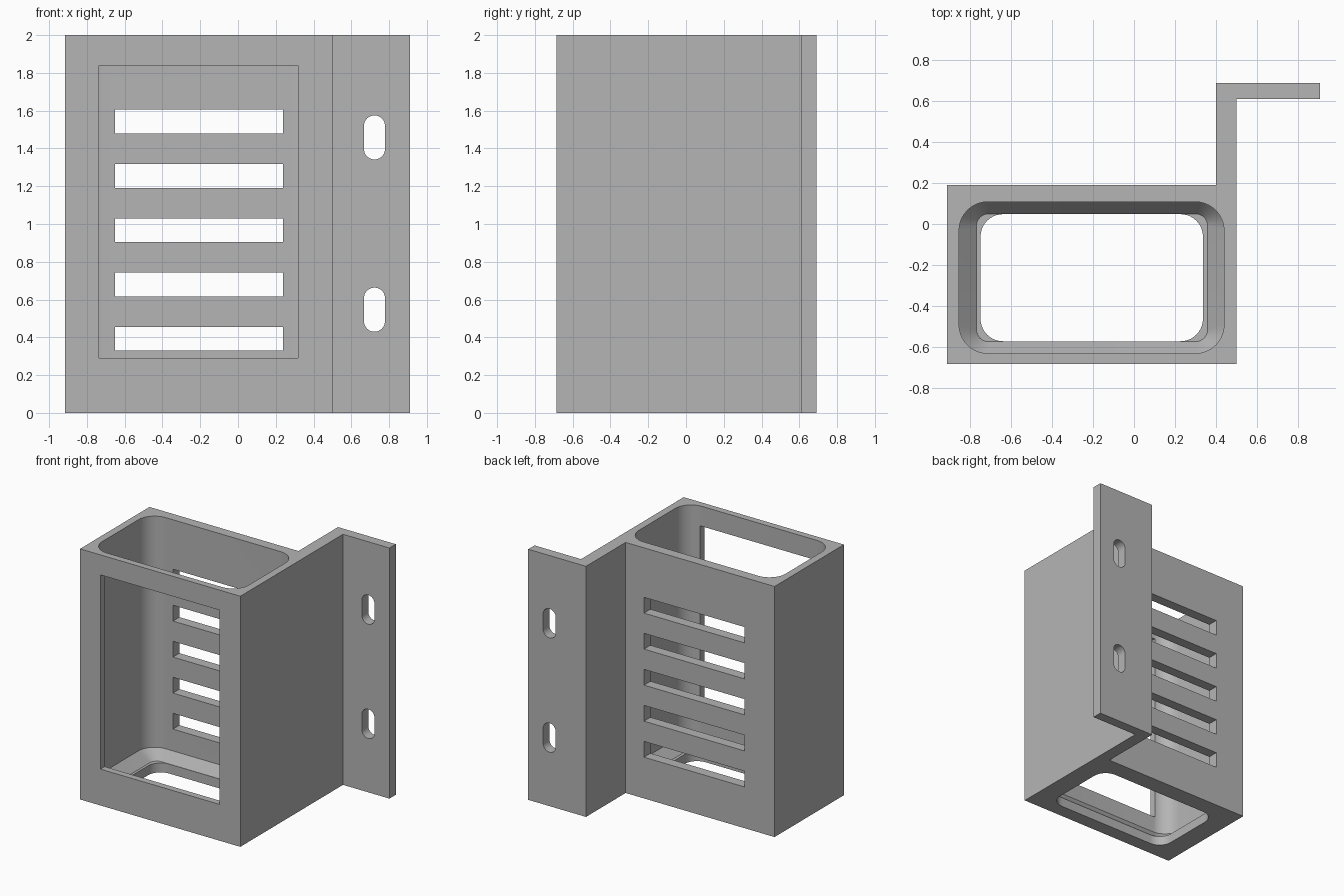
import bpy, bmesh, math

old = bpy.data.objects.get("Cube")
if old:
    bpy.data.objects.remove(old, do_unlink=True)

grey = bpy.data.materials.new("mid grey")
grey.use_nodes = True
grey.diffuse_color = (0.46, 0.46, 0.46, 1)
grey.node_tree.nodes["Principled BSDF"].inputs["Base Color"].default_value = grey.diffuse_color


def loft(name, rings):
    """Solid through a stack of closed rings of equal length."""
    bm = bmesh.new()
    loops = [[bm.verts.new(p) for p in ring] for ring in rings]
    n = len(loops[0])
    for low, high in zip(loops, loops[1:]):
        for i in range(n):
            j = (i + 1) % n
            bm.faces.new((low[i], low[j], high[j], high[i]))
    bm.faces.new(loops[0][::-1])
    bm.faces.new(loops[-1])
    bmesh.ops.recalc_face_normals(bm, faces=bm.faces)
    mesh = bpy.data.meshes.new(name)
    bm.to_mesh(mesh)
    bm.free()
    mesh.materials.append(grey)
    ob = bpy.data.objects.new(name, mesh)
    bpy.context.collection.objects.link(ob)
    return ob


def rounded(a0, a1, b0, b1, r, steps=10):
    """Rounded rectangle as 2D points."""
    corners = ((a1 - r, b1 - r), (a0 + r, b1 - r), (a0 + r, b0 + r), (a1 - r, b0 + r))
    pts = []
    for q, (ca, cb) in enumerate(corners):
        for s in range(steps + 1):
            t = math.pi / 2 * (q + s / steps)
            pts.append((ca + r * math.cos(t), cb + r * math.sin(t)))
    return pts


def front_cutter(name, outline, y0, y1):
    return loft(name, [[(x, y, z) for x, z in outline] for y in (y0, y1)])


def rect(x0, x1, z0, z1):
    return [(x0, z0), (x1, z0), (x1, z1), (x0, z1)]


# Box with stepped mounting flange, one extruded outline
outline = [(-0.915, -0.685), (0.5, -0.685), (0.5, 0.61), (0.91, 0.61),
           (0.91, 0.69), (0.4, 0.69), (0.4, 0.19), (-0.915, 0.19)]
holder = loft("holder_with_flange", [[(x, y, z) for x, y in outline] for z in (0, 2)])

# Cavity with a sloped lip around the bottom opening
hole = rounded(-0.75, 0.337, -0.573, 0.048, 0.11)
lip = rounded(-0.77, 0.36, -0.575, 0.05, 0.06)
well = rounded(-0.855, 0.44, -0.632, 0.108, 0.14)
levels = ((hole, -0.1), (hole, 0.075), (lip, 0.075), (well, 0.155), (well, 2.1))
cutters = [loft("cavity_cutter", [[(x, y, z) for x, y in ring] for ring, z in levels])]

# Front window
cutters.append(front_cutter("window_cutter", rect(-0.735, 0.317, 0.29, 1.84), -0.8, -0.3))

# Back ventilation slots
for i in range(5):
    z = 0.329 + 0.2875 * i
    cutters.append(front_cutter("vent_cutter", rect(-0.65, 0.238, z, z + 0.126), -0.1, 0.3))

# Flange screw slots
for z in (0.43, 1.342):
    cutters.append(front_cutter("screw_slot_cutter",
                                rounded(0.667, 0.778, z, z + 0.233, 0.055), 0.5, 0.8))

# Cut the openings
bpy.context.view_layer.objects.active = holder
holder.select_set(True)
for cutter in cutters:
    cutter.hide_render = True
    mod = holder.modifiers.new("cut", 'BOOLEAN')
    mod.operation = 'DIFFERENCE'
    mod.solver = 'EXACT'
    mod.object = cutter
    bpy.ops.object.modifier_apply(modifier=mod.name)
    bpy.data.objects.remove(cutter, do_unlink=True)

bpy.ops.object.shade_smooth_by_angle(angle=math.radians(25))
